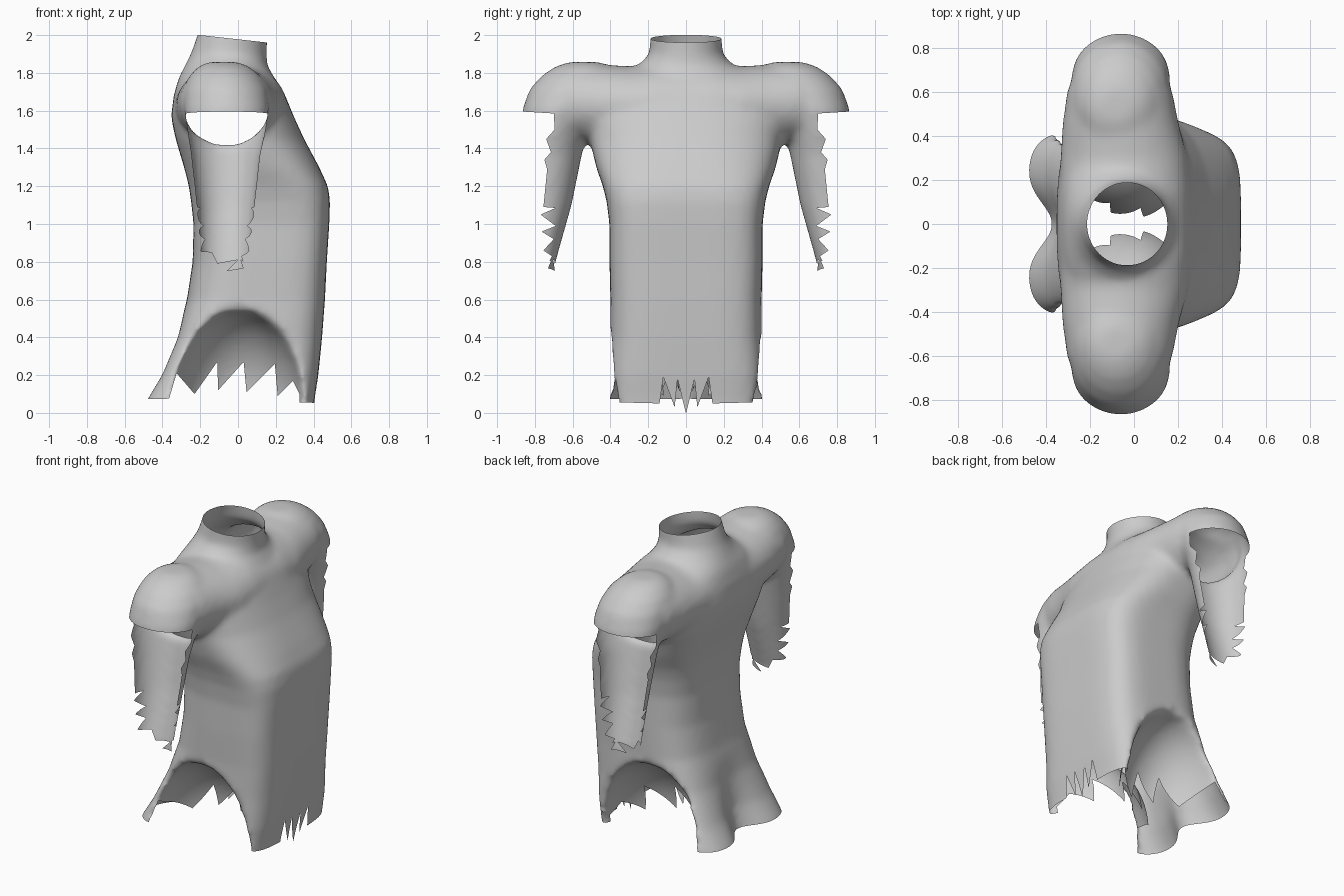
import bpy, bmesh, math
from mathutils import Vector

if "Cube" in bpy.data.objects:
    bpy.data.objects.remove(bpy.data.objects["Cube"])

skin = bmesh.new()


def loft(rings):
    """Closed solid through rings of points, added to the skin."""
    loops = [[skin.verts.new(p) for p in r] for r in rings]
    n = len(loops[0])
    for a, b in zip(loops, loops[1:]):
        for i in range(n):
            skin.faces.new((a[i], a[(i + 1) % n], b[(i + 1) % n], b[i]))
    skin.faces.new(loops[0][::-1])
    skin.faces.new(loops[-1])


def angles(n):
    return [2 * math.pi * i / n for i in range(n)]


def oval(z, xb, xf, w, nf, nb):
    """Squarish cross-section, creased at the tail and hollowed at the legs."""
    xc, rx, out = (xb + xf) / 2, (xf - xb) / 2, []
    fade = max(0.0, min(1.0, (0.55 - z) / 0.48)) ** 1.5
    for t in angles(120):
        c, s = math.cos(t), math.sin(t)
        n = nf if c > 0 else nb
        r = (abs(c) ** n + abs(s) ** n) ** (-1 / n)
        x, y = xc + rx * c * r, w * s * r
        if c < 0:  # crease down the middle of the tail
            x += 0.12 * fade * math.exp(-(y / 0.13) ** 2)
        d = 1 - (x / 0.345) ** 2 - ((max(z, 0.05) - 0.05) / 0.5) ** 2
        if d > 0:  # leg hollow
            y = math.copysign(min(abs(y), 0.46 - 0.435 * math.sqrt(d)), y)
        out.append((x, y, z))
    return out


# Body: height, back, front, half width, front and back squareness
body = [(-0.12, -0.57, 0.39, 0.43, 5, 5), (0.07, -0.49, 0.405, 0.43, 5, 5),
        (0.2, -0.41, 0.425, 0.42, 5, 5), (0.4, -0.325, 0.445, 0.405, 4.5, 4),
        (0.6, -0.27, 0.46, 0.40, 4.5, 3.2), (0.8, -0.24, 0.47, 0.405, 4.5, 3),
        (1.0, -0.235, 0.483, 0.405, 4.5, 3), (1.12, -0.248, 0.487, 0.42, 4.2, 3),
        (1.2, -0.26, 0.476, 0.44, 3.7, 3), (1.3, -0.285, 0.43, 0.475, 3, 3),
        (1.45, -0.33, 0.35, 0.51, 2.5, 3),
        (1.57, -0.355, 0.295, 0.54, 2.4, 2.8), (1.68, -0.34, 0.25, 0.50, 2.3, 2.5),
        (1.77, -0.315, 0.195, 0.38, 2.1, 2.2), (1.84, -0.28, 0.155, 0.25, 2, 2),
        (1.9, -0.25, 0.152, 0.195, 2, 2), (2.1, -0.18, 0.16, 0.18, 2, 2)]
rings = []
for a, b in zip(body, body[1:]):
    rings += [oval(*[p + (q - p) * k / 7 for p, q in zip(a, b)]) for k in range(7)]
loft(rings + [oval(*body[-1])])

# Shoulder yoke across the body: y, x centre, x radius, z centre, z radius
yoke = [(0.15, -0.04, 0.30, 1.62, 0.235), (0.3, -0.045, 0.29, 1.62, 0.215),
        (0.45, -0.06, 0.265, 1.63, 0.215), (0.6, -0.065, 0.24, 1.64, 0.21),
        (0.72, -0.07, 0.19, 1.65, 0.15)]
mirror_yoke = [(-y, *rest) for y, *rest in reversed(yoke)]
loft([[(xc + rx * math.cos(t), y, zc + rz * math.sin(t)) for t in angles(48)]
      for y, xc, rx, zc, rz in mirror_yoke + yoke])

# Sleeves: height, y centre, y radius, x centre, x radius
arm = [(0.66, 0.795, 0.09, -0.07, 0.125), (0.8, 0.785, 0.095, -0.07, 0.13),
       (1.1, 0.755, 0.15, -0.065, 0.155), (1.37, 0.72, 0.17, -0.065, 0.185),
       (1.5, 0.70, 0.175, -0.06, 0.21), (1.61, 0.66, 0.205, -0.06, 0.225),
       (1.71, 0.59, 0.24, -0.065, 0.22), (1.78, 0.55, 0.22, -0.07, 0.19),
       (1.83, 0.54, 0.16, -0.075, 0.14), (1.858, 0.54, 0.08, -0.08, 0.08)]
for side in (1, -1):
    loft([[(xc + rx * math.cos(t), side * (yc + ry * math.sin(t)), z) for t in angles(40)]
          for z, yc, ry, xc, rx in arm])

# Blend the solids into one soft skin
skin.normal_update()
bmesh.ops.recalc_face_normals(skin, faces=skin.faces[:])
base = bpy.data.meshes.new("torn_shirt")
skin.to_mesh(base)
skin.free()
shirt = bpy.data.objects.new("torn_shirt", base)
bpy.context.scene.collection.objects.link(shirt)
blend = shirt.modifiers.new("blend", 'REMESH')
blend.mode, blend.voxel_size = 'VOXEL', 0.02
soft = shirt.modifiers.new("soften", 'SMOOTH')
soft.factor, soft.iterations = 0.5, 9
bpy.context.view_layer.update()
dg = bpy.context.evaluated_depsgraph_get()
bm = bmesh.new()
bm.from_object(shirt, dg)
shirt.modifiers.clear()


def inside(u, z, pts):
    hit = False
    for (u0, z0), (u1, z1) in zip(pts, pts[1:] + pts[:1]):
        if (z0 > z) != (z1 > z) and u < u0 + (u1 - u0) * (z - z0) / (z1 - z0):
            hit = not hit
    return hit


def tear_off(pts, u, lo, hi, pad=0.04):
    """Cut the skin along an outline in (u, z) and drop what lies inside it."""
    d = 1 - u
    for (u0, z0), (u1, z1) in zip(pts, pts[1:] + pts[:1]):
        faces = []
        for f in bm.faces:
            c = f.calc_center_median()
            if (lo - pad < c[d] < hi + pad and min(u0, u1) - pad < c[u] < max(u0, u1) + pad
                    and min(z0, z1) - pad < c.z < max(z0, z1) + pad):
                faces.append(f)
        if not faces:
            continue
        co, no = Vector((0, 0, z0)), Vector((0, 0, u1 - u0))
        co[u], no[u] = u0, z0 - z1
        edges = list({e for f in faces for e in f.edges})
        verts = list({v for f in faces for v in f.verts})
        bmesh.ops.bisect_plane(bm, geom=verts + edges + faces, dist=1e-5,
                               plane_co=co, plane_no=no.normalized())
    gone = []
    for f in bm.faces:
        c = f.calc_center_median()
        if lo < c[d] < hi and inside(c[u], c.z, pts):
            gone.append(f)
    bmesh.ops.delete(bm, geom=gone, context='FACES')


# Neck opening, ragged hem, front flap
tear_off([(-0.6, 2.0), (-0.2, 2.0), (0.16, 1.96), (0.6, 1.95), (0.6, 2.4), (-0.6, 2.4)],
         0, -0.5, 0.5)
hem = [(-0.8, 0.07), (-0.365, 0.075), (-0.325, 0.21), (-0.23, 0.1), (-0.11, 0.27),
       (-0.105, 0.12), (0.03, 0.27), (0.045, 0.11), (0.195, 0.26), (0.21, 0.09),
       (0.29, 0.17), (0.325, 0.10), (0.326, -0.4), (-0.8, -0.4)]
tear_off(hem, 0, -0.7, 0.7)
half = [(0.001, 0.0), (0.045, 0.18), (0.06, 0.03), (0.12, 0.19), (0.14, 0.05), (0.7, 0.065)]
flap = [(-y, z) for y, z in reversed(half)] + half + [(0.7, -0.4), (-0.7, -0.4)]
tear_off(flap, 1, 0.324, 0.8)

# Torn outer sleeves and cuffs
tear = [(1.1, 1.61), (0.70, 1.585), (0.695, 1.5), (0.74, 1.45), (0.715, 1.38), (0.75, 1.34),
        (0.735, 1.29), (0.755, 1.09), (0.69, 1.085), (0.77, 1.05), (0.69, 0.99), (0.765, 0.96),
        (0.70, 0.92), (0.755, 0.86), (0.71, 0.83), (0.745, 0.76), (0.74, 0.5), (1.1, 0.5)]
cuff = [(-0.5, 0.86), (-0.14, 0.85), (-0.11, 0.79), (0.0, 0.81), (-0.06, 0.75), (0.03, 0.765),
        (0.015, 0.81), (0.05, 0.79), (0.06, 0.86), (0.5, 0.86), (0.5, 0.5), (-0.5, 0.5)]
for side in (1, -1):
    tear_off([(side * y, z) for y, z in tear], 1, -0.7, 0.7)
    tear_off(cuff, 0, *sorted((side * 0.55, side * 1.2)))

loose = [v for v in bm.verts if not v.link_faces]
bmesh.ops.delete(bm, geom=loose, context='VERTS')
for f in bm.faces:
    f.smooth = True
bm.to_mesh(base)
bm.free()
